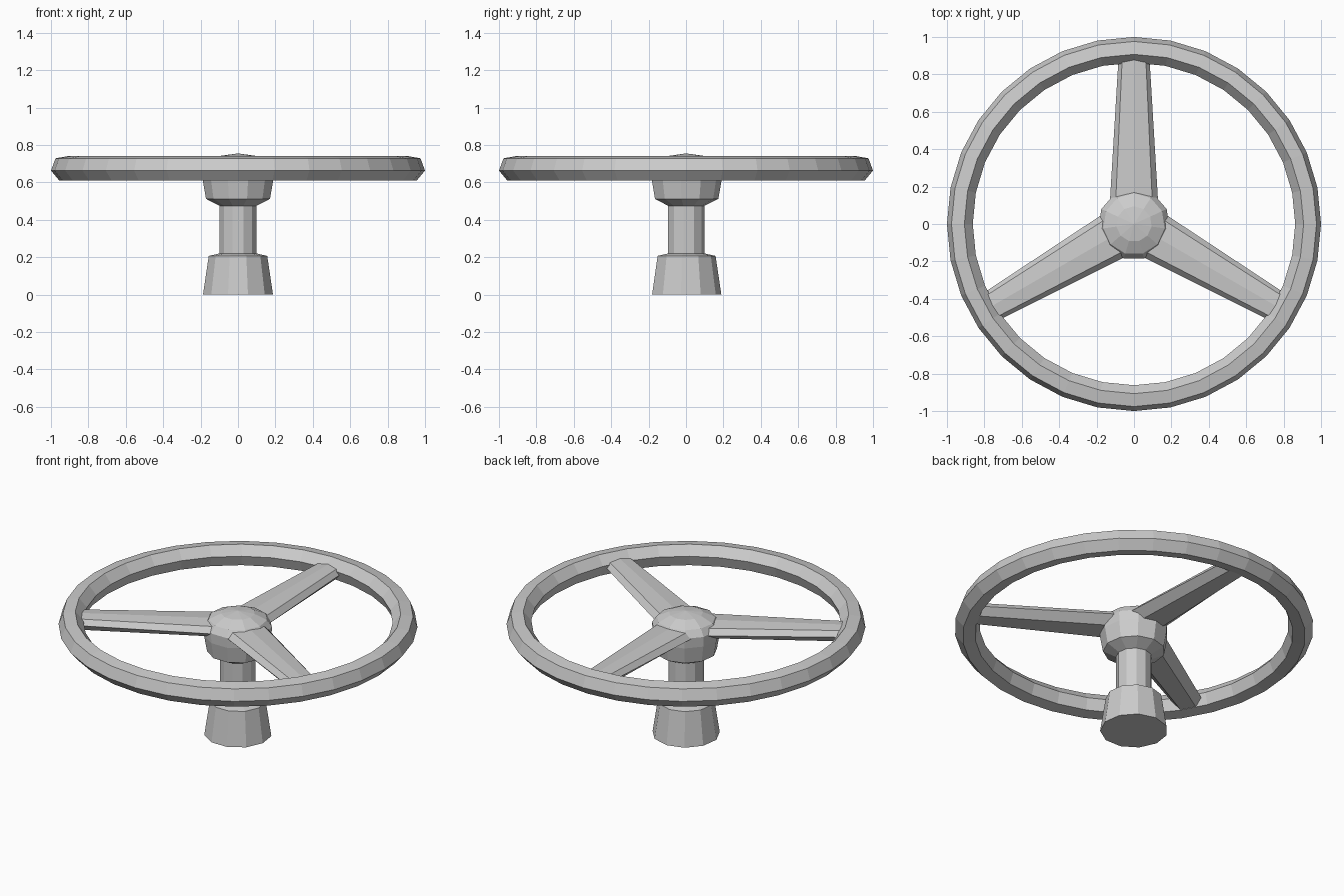
import bpy, bmesh
from math import sin, cos, pi, radians

if "Cube" in bpy.data.objects:
    bpy.data.objects.remove(bpy.data.objects["Cube"])


def finish(name, bm):
    bmesh.ops.remove_doubles(bm, verts=bm.verts, dist=1e-5)
    bmesh.ops.recalc_face_normals(bm, faces=bm.faces)
    me = bpy.data.meshes.new(name)
    bm.to_mesh(me)
    bm.free()
    ob = bpy.data.objects.new(name, me)
    bpy.context.collection.objects.link(ob)
    return ob


def lathe(name, profile, sides, closed=False):
    """Revolve (radius, z) points around z, first vertex pointing to +y."""
    bm = bmesh.new()
    rings = []
    for i in range(sides):
        a = pi / 2 + 2 * pi * i / sides
        rings.append([bm.verts.new((r * cos(a), r * sin(a), z)) for r, z in profile])
    n = len(profile)
    for i in range(sides):
        a, b = rings[i], rings[(i + 1) % sides]
        for j in range(n if closed else n - 1):
            k = (j + 1) % n
            bm.faces.new((a[j], b[j], b[k], a[k]))
    bmesh.ops.dissolve_degenerate(bm, edges=bm.edges, dist=1e-5)
    return finish(name, bm)


def spoke(name, angle):
    """Flattened, tapering bar running from the hub into the rim."""
    section = [(1, 0), (0.76, 0.032), (0, 0.04), (-0.76, 0.032),
               (-1, 0), (-0.55, -0.042), (0.55, -0.042)]
    bm = bmesh.new()
    ends = []
    for r, w in ((0.10, 0.13), (0.90, 0.082)):
        ends.append([bm.verts.new((r, x * w, 0.665 + z)) for x, z in section])
    n = len(section)
    for j in range(n):
        k = (j + 1) % n
        bm.faces.new((ends[0][j], ends[0][k], ends[1][k], ends[1][j]))
    for e in ends:
        bm.faces.new(e)
    ob = finish(name, bm)
    ob.rotation_euler.z = angle


# Rim: hexagonal tube
hexagon = [(0.931 + 0.07 * cos(radians(t)), 0.675 + 0.07 * sin(radians(t)))
           for t in range(-10, 350, 60)]
lathe("wheel_rim", hexagon, 32, closed=True)

# Hub with shallow dome, narrowing to the column
lathe("wheel_hub", [(0, 0.755), (0.095, 0.742), (0.165, 0.71), (0.192, 0.67),
                    (0.19, 0.61), (0.173, 0.512), (0.10, 0.475), (0, 0.475)], 11)

# Column and flared base
lathe("column", [(0, 0.50), (0.10, 0.50), (0.10, 0.20), (0, 0.20)], 11)
lathe("column_base", [(0, 0.22), (0.10, 0.22), (0.158, 0.207), (0.189, 0), (0, 0)], 11)

# Three spokes
for i in range(3):
    spoke(f"spoke_{i + 1}", radians(90 + 120 * i))
